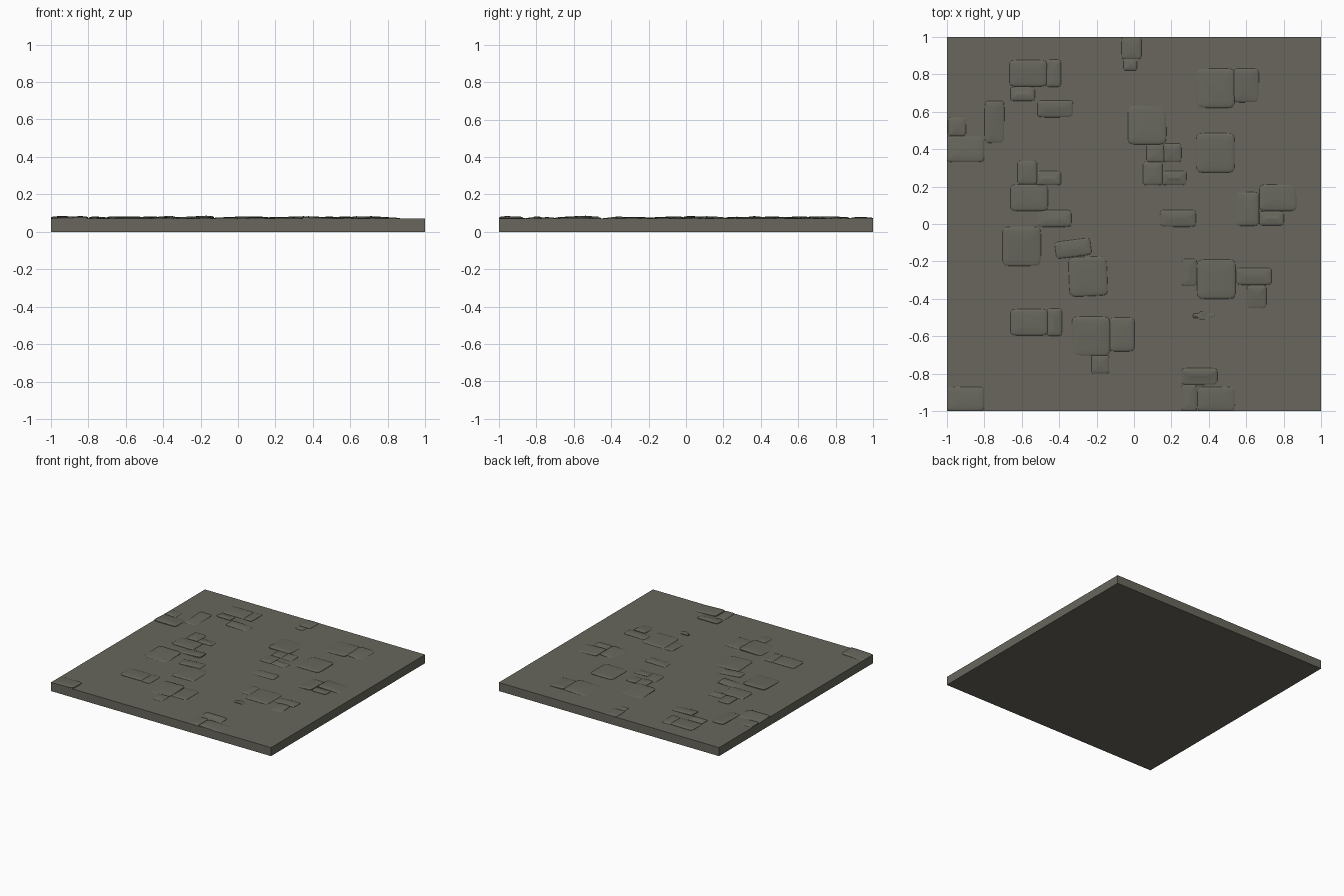
import bpy, bmesh, math, random

if "Cube" in bpy.data.objects:
    bpy.data.objects.remove(bpy.data.objects["Cube"])

random.seed(4)
TOP = 0.07  # upper face of the slab


def material(name, rgb):
    m = bpy.data.materials.new(name)
    m.diffuse_color = (*rgb, 1)
    m.use_nodes = True
    m.node_tree.nodes["Principled BSDF"].inputs["Base Color"].default_value = m.diffuse_color
    return m


stone_grey = material("stone grey", (0.138, 0.134, 0.108))


def finish(bm, name):
    me = bpy.data.meshes.new(name)
    bmesh.ops.recalc_face_normals(bm, faces=bm.faces[:])
    bm.to_mesh(me)
    bm.free()
    me.materials.append(stone_grey)
    ob = bpy.data.objects.new(name, me)
    bpy.context.collection.objects.link(ob)
    return ob


def signed_pow(v, p):
    return math.copysign(abs(v) ** p, v)


# Sunken side of a stone -> upward slope direction
SINK = {"": (0, 0), "W": (1, 0), "E": (-1, 0), "S": (0, 1), "N": (0, -1),
        "SW": (.7, .7), "SE": (-.7, .7), "NW": (.7, -.7), "NE": (-.7, -.7)}
# Rings of the pillow shape: (scale inset from the edge, height above slab)
RINGS = [(0.0, -0.03), (0.0, 0.001), (0.003, 0.004), (0.012, 0.0062), (0.035, 0.0078)]


def add_stone(bm, cx, cy, w, d, sink="", angle=0):
    """Pillow-shaped paving stone with rounded corners, tilted into the slab."""
    n = 32
    sx, sy = SINK[sink]
    tilt = 0.004 if sink else 0
    lift = random.uniform(-0.001, 0.0015)
    jx, jy = random.uniform(-.0012, .0012), random.uniform(-.0012, .0012)
    ca, sa = math.cos(angle), math.sin(angle)
    rings = []
    for inset, h in RINGS:
        ring = []
        for i in range(n):
            a = 2 * math.pi * (i + 0.5) / n
            u, v = signed_pow(math.cos(a), 0.25), signed_pow(math.sin(a), 0.25)
            x, y = u * (w / 2 - inset), v * (d / 2 - inset)
            z = TOP + h
            if h > 0:
                z += lift + u * (sx * tilt + jx) + v * (sy * tilt + jy)
            ring.append(bm.verts.new((cx + x * ca - y * sa, cy + x * sa + y * ca, z)))
        rings.append(ring)
    for lo, hi in zip(rings, rings[1:]):
        for i in range(n):
            j = (i + 1) % n
            bm.faces.new((lo[i], lo[j], hi[j], hi[i]))
    crown = bm.verts.new((cx, cy, TOP + 0.0088 + lift))
    for i in range(n):
        bm.faces.new((rings[-1][i], rings[-1][(i + 1) % n], crown))
    bm.faces.new(rings[0][::-1])


# Slab
bm = bmesh.new()
bmesh.ops.create_cube(bm, size=1)
for v in bm.verts:
    v.co = (v.co.x * 2, v.co.y * 2, (v.co.z + 0.5) * TOP)
finish(bm, "slab")

# Stones by size: (width, depth) -> centre x, centre y, sunken side, rotation
STONES = {
    "large_stones": ((0.205, 0.21), [
        (.435, .725, "W"), (.07, .53, "N"), (.435, .38, ""), (.44, -.295, ""),
        (-.245, -.28, "", .04), (-.23, -.60, "SW"), (-.60, -.12, "S")]),
    "wide_stones": ((0.20, 0.14), [
        (-.565, .805, ""), (-.90, .40, "N"), (-.56, .14, ""), (.77, .14, "NE"),
        (-.56, -.525, ""), (-.90, -.935, "NW"), (.44, -.935, "E")]),
    "medium_stones": ((0.135, 0.18), [
        (.60, .74, "SE"), (.60, .08, "W"), (-.065, -.59, "")]),
    "tall_stones": ((0.105, 0.125), [
        (-.013, .94, ""), (-.57, .275, ""), (.10, .27, ""), (.655, -.39, "S")]),
    "narrow_stones": ((0.08, 0.145), [
        (-.43, .805, ""), (.295, -.26, ""), (-.425, -.525, ""), (.295, -.927, "")]),
    "long_stones": ((0.19, 0.09), [
        (-.42, .615, "E"), (-.43, .03, "W"), (.235, .03, ""), (.64, -.28, ""),
        (.35, -.815, "S"), (-.325, -.13, "", .13)]),
    "short_stones": ((0.13, 0.075), [
        (-.595, .695, ""), (.215, .245, ""), (-.455, .245, ""), (.735, .03, "")]),
    "small_stones": ((0.095, 0.10), [
        (-.945, .52, ""), (.115, .38, ""), (.205, .38, ""), (-.18, -.75, "")]),
    "upright_stone": ((0.105, 0.225), [(-.745, .545, "SE")]),
    "pebble": ((0.07, 0.06), [(-.02, .85, "")]),
    "buried_stone": ((0.12, 0.025), [(.375, -.49, "E")]),
}
for name, ((w, d), places) in STONES.items():
    bm = bmesh.new()
    for x, y, *rest in places:
        add_stone(bm, x, y, w, min(d, 2 * (1 - abs(y))), *rest)
    ob = finish(bm, name)
    bpy.ops.object.select_all(action="DESELECT")
    bpy.context.view_layer.objects.active = ob
    ob.select_set(True)
    bpy.ops.object.shade_smooth_by_angle(angle=math.radians(40))
